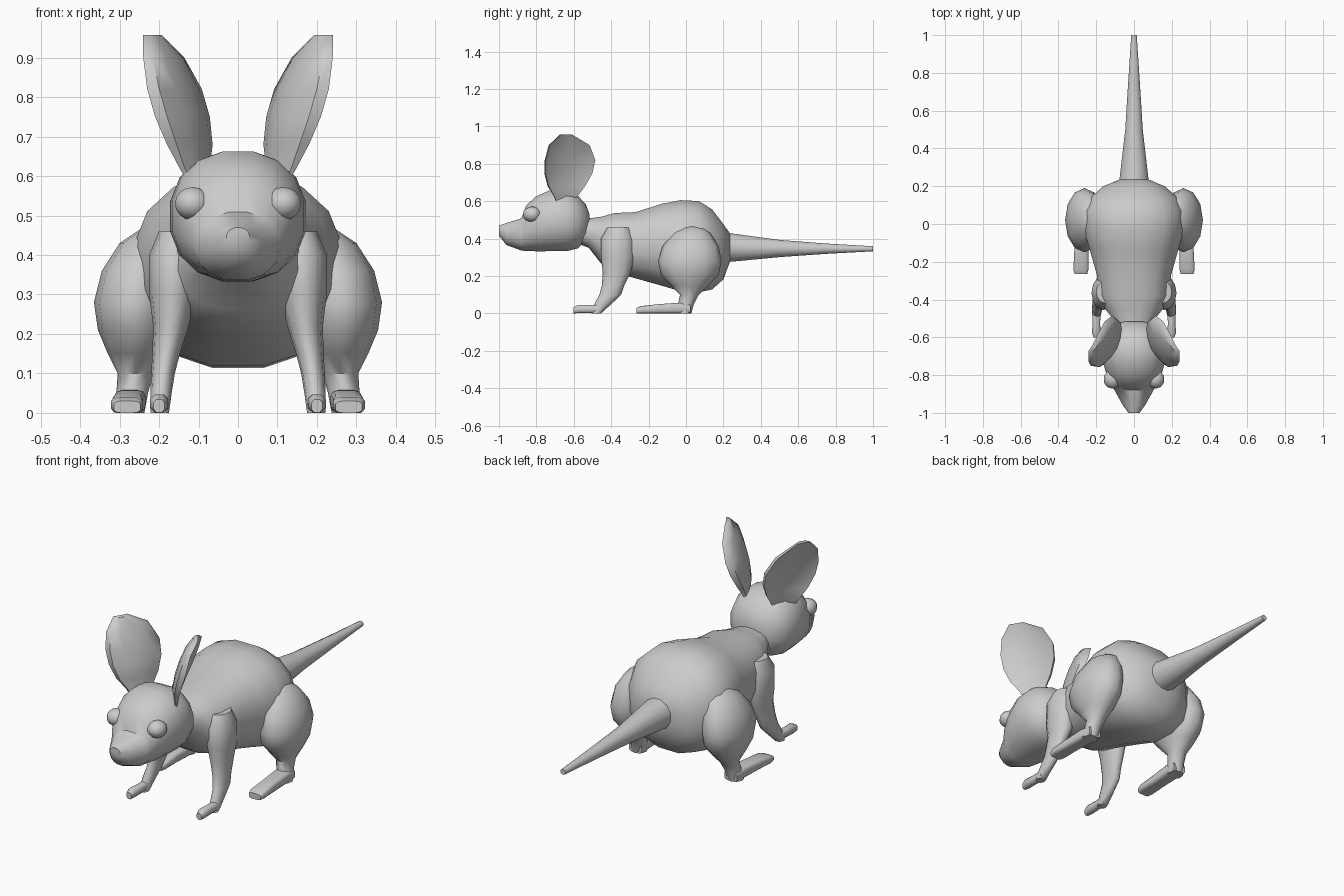
import bpy, bmesh, math
from mathutils import Vector


def finish(name, bm, angle=50):
    bmesh.ops.recalc_face_normals(bm, faces=bm.faces)
    me = bpy.data.meshes.new(name)
    bm.to_mesh(me)
    bm.free()
    ob = bpy.data.objects.new(name, me)
    bpy.context.collection.objects.link(ob)
    bpy.ops.object.select_all(action='DESELECT')
    ob.select_set(True)
    bpy.context.view_layer.objects.active = ob
    bpy.ops.object.shade_smooth_by_angle(angle=math.radians(angle))
    return ob


def loft(name, rings, angle=50):
    """Skin a list of closed point rings and cap both ends."""
    bm = bmesh.new()
    vs = [[bm.verts.new(p) for p in r] for r in rings]
    n = len(vs[0])
    for a, b in zip(vs, vs[1:]):
        for i in range(n):
            j = (i + 1) % n
            bm.faces.new((a[i], a[j], b[j], b[i]))
    bm.faces.new(vs[0])
    bm.faces.new(vs[-1])
    return finish(name, bm, angle)


def spow(v, p):
    return math.copysign(abs(v) ** (2 / p), v)


def ring_y(y, hw, z0, z1, x=0, n=16, p=2.0):
    """Cross-section facing y: half width, bottom and top heights."""
    out = []
    for i in range(n):
        a = 2 * math.pi * (i + 0.5) / n
        out.append((x + hw * spow(math.cos(a), p), y,
                    (z0 + z1) / 2 + (z1 - z0) / 2 * spow(math.sin(a), p)))
    return out


def ring_z(z, x, y, rx, ry, n=12):
    """Horizontal cross-section."""
    return [(x + rx * math.cos(2 * math.pi * i / n),
             y + ry * math.sin(2 * math.pi * i / n), z) for i in range(n)]


# Body: y, half width, bottom, top
loft("body", [ring_y(*r, p=2.3) for r in [
    (-0.60, 0.09, 0.38, 0.50), (-0.52, 0.10, 0.35, 0.51),
    (-0.45, 0.155, 0.26, 0.52), (-0.38, 0.19, 0.215, 0.54),
    (-0.27, 0.20, 0.185, 0.545), (-0.13, 0.24, 0.145, 0.59),
    (-0.03, 0.27, 0.115, 0.61), (0.07, 0.27, 0.11, 0.605),
    (0.14, 0.235, 0.125, 0.56), (0.20, 0.165, 0.18, 0.48),
    (0.235, 0.08, 0.275, 0.43)]])

# Tail
loft("tail", [ring_y(*r, n=12) for r in [
    (0.18, 0.085, 0.27, 0.44), (0.25, 0.078, 0.275, 0.43),
    (0.50, 0.048, 0.30, 0.395), (0.75, 0.032, 0.318, 0.375),
    (1.0, 0.015, 0.332, 0.36)]])

# Head with tapering muzzle
loft("head", [ring_y(*r, p=2.2) for r in [
    (-1.0, 0.03, 0.415, 0.47), (-0.96, 0.06, 0.365, 0.485),
    (-0.88, 0.105, 0.335, 0.51), (-0.855, 0.12, 0.332, 0.58),
    (-0.80, 0.148, 0.33, 0.63), (-0.72, 0.17, 0.33, 0.665),
    (-0.64, 0.175, 0.33, 0.665), (-0.58, 0.155, 0.345, 0.635),
    (-0.535, 0.11, 0.385, 0.585), (-0.515, 0.05, 0.43, 0.53)]])

# Ear levels: z, front edge x y, back edge x y, dish depth
ear = [(0.58, 0.125, -0.69, 0.07, -0.59, 0.0), (0.62, 0.148, -0.70, 0.08, -0.585, 0.0),
       (0.68, 0.18, -0.735, 0.083, -0.54, 0.02), (0.75, 0.21, -0.752, 0.095, -0.50, 0.03),
       (0.82, 0.23, -0.75, 0.115, -0.485, 0.03), (0.90, 0.24, -0.73, 0.155, -0.515, 0.02),
       (0.957, 0.241, -0.67, 0.205, -0.61, 0.003)]
inward = Vector((-0.9, -0.44, 0))

for s, side in ((1, "right"), (-1, "left")):
    flip = lambda ring: [(s * p[0], p[1], p[2]) for p in ring]

    # Ear: hollow outside, rounded inside
    rings = []
    for z, fx, fy, bx, by, d in ear:
        f, b = Vector((fx, fy, z)), Vector((bx, by, z))
        outer = [f.lerp(b, t) + inward * d * k
                 for t, k in ((0, 0), (0.1, 0.5), (0.5, 1), (0.9, 0.5), (1, 0))]
        inner = [f.lerp(b, t) + inward * (d + 0.02) * k
                 for t, k in ((0.97, 0.6), (0.75, 1), (0.5, 1.2), (0.25, 1), (0.03, 0.6))]
        rings.append(flip(outer + inner))
    loft(side + "_ear", rings)

    # Eye
    bm = bmesh.new()
    bmesh.ops.create_uvsphere(bm, u_segments=10, v_segments=8, radius=1)
    for v in bm.verts:
        v.co = Vector((s * 0.115 + 0.047 * v.co.x, -0.822 + 0.05 * v.co.y,
                       0.53 + 0.042 * v.co.z))
    finish(side + "_eye", bm)

    # Haunch and lower hind leg: z, x, y, half sizes
    loft(side + "_hind_leg", [flip(ring_z(*r)) for r in [
        (0.47, 0.20, 0.03, 0.04, 0.05), (0.43, 0.225, 0.03, 0.075, 0.10),
        (0.36, 0.25, 0.025, 0.095, 0.15), (0.28, 0.262, 0.02, 0.103, 0.17),
        (0.21, 0.26, 0.02, 0.095, 0.155), (0.15, 0.26, 0.02, 0.07, 0.10),
        (0.10, 0.26, 0.018, 0.045, 0.05), (0.05, 0.268, 0.0, 0.04, 0.042),
        (0.0, 0.275, -0.012, 0.038, 0.04)]])
    loft(side + "_hind_foot", [flip(ring_y(y, w, 0, h, x, 12, 4)) for y, w, h, x in [
        (0.025, 0.036, 0.05, 0.272), (-0.04, 0.04, 0.058, 0.274),
        (-0.15, 0.038, 0.05, 0.279), (-0.24, 0.041, 0.04, 0.281),
        (-0.265, 0.034, 0.03, 0.281)]])

    # Front leg and paw
    loft(side + "_front_leg", [flip(ring_z(*r)) for r in [
        (0.46, 0.15, -0.36, 0.05, 0.06), (0.40, 0.16, -0.365, 0.065, 0.09),
        (0.30, 0.165, -0.365, 0.06, 0.09), (0.22, 0.17, -0.37, 0.045, 0.075),
        (0.15, 0.182, -0.39, 0.035, 0.06), (0.10, 0.19, -0.405, 0.03, 0.058),
        (0.05, 0.195, -0.445, 0.027, 0.045), (0.0, 0.198, -0.48, 0.023, 0.025)]])
    loft(side + "_front_paw", [flip(ring_y(y, w, 0, h, x, 8, 2.5)) for y, w, h, x in [
        (-0.455, 0.024, 0.05, 0.197), (-0.52, 0.021, 0.046, 0.199),
        (-0.575, 0.024, 0.048, 0.20), (-0.602, 0.015, 0.035, 0.20)]])
